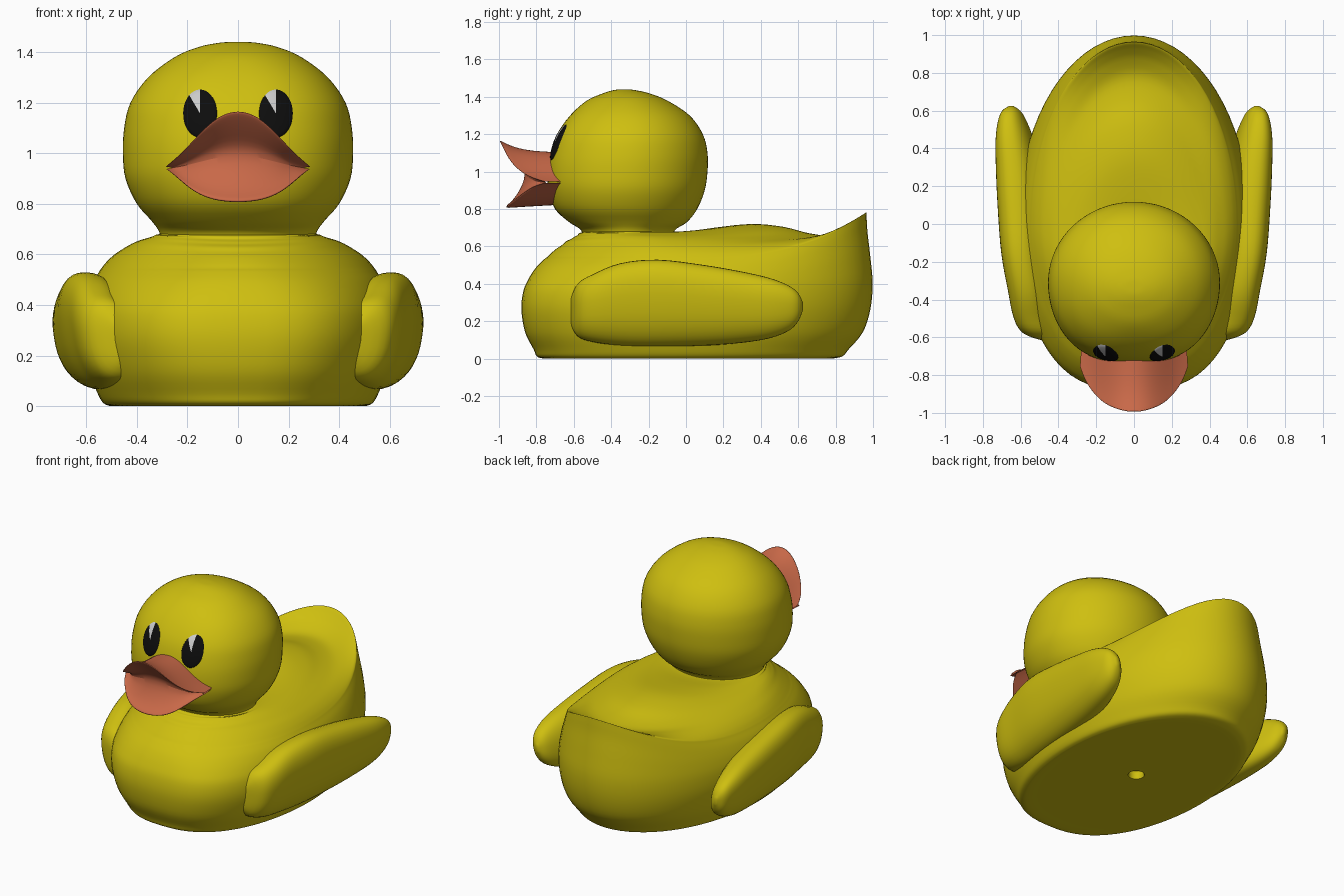
import bpy, bmesh
from math import sin, cos, pi, radians
from mathutils import Vector
from mathutils.bvhtree import BVHTree

if "Cube" in bpy.data.objects:
    bpy.data.objects.remove(bpy.data.objects["Cube"])

SEG = 72


def material(name, rgb):
    m = bpy.data.materials.new(name)
    m.diffuse_color = (*rgb, 1)
    m.use_nodes = True
    m.node_tree.nodes["Principled BSDF"].inputs["Base Color"].default_value = m.diffuse_color
    return m


YELLOW = material("yellow", (0.62, 0.52, 0.005))
ORANGE = material("orange", (0.58, 0.14, 0.065))
BLACK = material("black", (0.004, 0.004, 0.004))
WHITE = material("white", (0.65, 0.65, 0.65))


def make(name, verts, faces, mats, angle=60):
    me = bpy.data.meshes.new(name)
    me.from_pydata([tuple(v) for v in verts], [], faces)
    for m in mats:
        me.materials.append(m)
    bm = bmesh.new()
    bm.from_mesh(me)
    bmesh.ops.recalc_face_normals(bm, faces=bm.faces)
    bm.to_mesh(me)
    bm.free()
    ob = bpy.data.objects.new(name, me)
    bpy.context.collection.objects.link(ob)
    bpy.ops.object.select_all(action='DESELECT')
    ob.select_set(True)
    bpy.context.view_layer.objects.active = ob
    bpy.ops.object.shade_smooth_by_angle(angle=radians(angle))
    return ob


def spline(a, b, c, d, t):
    return 0.5 * (2 * b + (c - a) * t + (2 * a - 5 * b + 4 * c - d) * t * t
                  + (3 * b - a - 3 * c + d) * t ** 3)


def loft(rings, sub=4):
    """Smoothly skin a stack of rings and cap both ends."""
    n, out = len(rings), []
    for i in range(n - 1):
        a, b, c, d = (rings[max(0, min(n - 1, i + k))] for k in (-1, 0, 1, 2))
        for s in range(sub):
            out.append([spline(*p, s / sub) for p in zip(a, b, c, d)])
    out.append(rings[-1])
    k = len(rings[0])
    verts = [p for r in out for p in r]
    faces = [(r * k + j, r * k + (j + 1) % k, (r + 1) * k + (j + 1) % k, (r + 1) * k + j)
             for r in range(len(out) - 1) for j in range(k)]
    faces += [tuple(range(k)), tuple(range(len(verts) - k, len(verts)))]
    return verts, faces


def egg_ring(xs, zs, yc, yf, zf, yb, zb, full=1):
    """Ring with its own side, front and back radius and height; full < 1 fills the front."""
    pts = []
    for j in range(SEG):
        c, s = cos(2 * pi * j / SEG), sin(2 * pi * j / SEG)
        ye, ze = (yb, zb) if s > 0 else (yf, zf)
        cx = abs(c) ** (full if s < 0 else 1) * (1 if c > 0 else -1)
        pts.append(Vector((xs * cx, yc + (ye - yc) * abs(s), zs + (ze - zs) * abs(s) ** 2.7)))
    return pts


# body: base with plug hole, bulging sides, tail crest, back, neck seat
body = [(x, z, .02, .02 - x, z, .02 + x, z, 1) for x, z in
        ((.01, .05), (.045, .05), (.046, .02), (.048, .004), (.052, 0), (.08, 0))]
body += [(.53 * f, 0, 0, -.79 * f, 0, .82 * f, 0, .8) for f in (.3, .5, .7, .85, .93)]
body += [
    (.515, .003, 0, -.775, .003, .80, .003, .8), (.535, .015, 0, -.80, .015, .84, .015, .8),
    (.555, .05, 0, -.815, .05, .87, .05, .78), (.59, .14, 0, -.86, .14, .945, .14, .74),
    (.615, .26, 0, -.88, .26, .985, .26, .7), (.615, .36, 0, -.87, .36, .998, .40, .7),
    (.60, .43, 0, -.84, .43, .985, .55, .75), (.575, .49, 0, -.80, .49, .97, .68, .82),
    (.55, .53, 0, -.76, .53, .965, .765, .88), (.54, .545, 0, -.74, .545, .96, .78, .9),
    (.52, .57, -.01, -.72, .565, .925, .745, .95), (.49, .598, -.04, -.69, .59, .87, .70),
    (.45, .625, -.08, -.66, .61, .78, .66), (.42, .642, -.12, -.64, .628, .66, .67),
    (.39, .655, -.17, -.615, .64, .52, .705), (.36, .664, -.22, -.60, .65, .35, .72),
    (.335, .672, -.26, -.58, .66, .15, .70), (.31, .68, -.31, -.56, .675, -.06, .67),
    (.20, .69, -.31, -.45, .69, -.17, .69)]
make("body", *loft([egg_ring(*r) for r in body]), [YELLOW])

# head: height, half width, front, back
head = [(.62, .30, -.55, -.07), (.685, .31, -.56, -.06), (.73, .34, -.625, .005),
        (.80, .40, -.70, .06), (.90, .445, -.735, .10), (1.0, .455, -.74, .115),
        (1.1, .45, -.725, .115), (1.2, .425, -.69, .09), (1.3, .355, -.62, .02),
        (1.38, .25, -.53, -.10), (1.42, .155, -.44, -.20), (1.437, .07, -.38, -.28),
        (1.44, .01, -.34, -.32)]
hv, hf = loft([egg_ring(x, z, (f + b) / 2, f, z, b, z, .8 if .7 < z < 1.35 else .95)
               for z, x, f, b in head])
make("head", hv, hf, [YELLOW])
skull = BVHTree.FromPolygons(hv, hf)

# wings: y, centre x, centre z, half thickness, half height
wing = [(-.62, .46, .25, .01, .06), (-.58, .49, .26, .09, .14), (-.5, .52, .27, .11, .18),
        (-.35, .54, .29, .12, .22), (-.15, .57, .297, .125, .232), (.1, .59, .285, .125, .215),
        (.3, .61, .275, .115, .19), (.45, .632, .27, .095, .16), (.55, .645, .27, .07, .12),
        (.60, .65, .275, .045, .075), (.625, .65, .28, .01, .02)]


def wing_ring(side, y, xc, zc, hx, hz):
    pts = []
    for j in range(40):
        c, s = cos(2 * pi * j / 40), sin(2 * pi * j / 40)
        px = hx * abs(c) ** .85 * (1 if c > 0 else -1)
        pz = hz * abs(s) ** .85 * (1 if s > 0 else -1)
        pts.append(Vector((side * (xc + px + .16 * pz), y, zc + pz)))
    return pts


for side, label in ((1, "left"), (-1, "right")):
    make(label + "_wing", *loft([wing_ring(side, *w) for w in wing]), [YELLOW])

# bill: upper and lower lip curves, joined by a mouth fold and run back into the head
upper = [(0, -1.003, 1.18), (.08, -.99, 1.155), (.16, -.955, 1.075), (.215, -.90, 1.01),
         (.262, -.83, .968), (.285, -.76, .948)]
lower = [(0, -.97, .80), (.1, -.955, .81), (.17, -.92, .842), (.22, -.87, .883),
         (.26, -.82, .92), (.285, -.76, .938)]


def bill_column(i):
    sx = -1 if i < 0 else 1
    (ux, uy, uz), (lx, ly, lz) = upper[abs(i)], lower[abs(i)]

    def p(x, y, to, t, z, f):
        return Vector((sx * x, y + (to - y) * t, .94 + (z - .94) * f))
    return [p(ux * .95, uy, -.6, 1, uz, .70), p(ux * .99, uy, -.6, .4, uz, .72),
            p(ux, uy, -.6, .12, uz, .87), p(ux, uy, -.6, 0, uz, 1),
            p(ux * .99, uy, -.6, .01, uz, .93), p(ux * .96, uy, -.72, .3, uz, .56),
            p(ux * .9, uy, -.74, .62, uz, .26), p(lx * .96, ly, -.74, .25, lz, .6),
            p(lx * .99, ly, -.6, .01, lz, .88), p(lx, ly, -.6, 0, lz, 1),
            p(lx, ly, -.6, .15, lz, .95), p(lx * .95, ly, -.6, 1, lz, .83)]


cols = [bill_column(i) for i in range(-5, 6)]
k = len(cols[0])
bill = make("bill", [p for c in cols for p in c],
            [(c * k + r, c * k + r + 1, (c + 1) * k + r + 1, (c + 1) * k + r)
             for c in range(10) for r in range(k - 1)], [ORANGE], 80)
bill.modifiers.new("smooth", 'SUBSURF').levels = 2
bill.modifiers["smooth"].render_levels = 2

# eyes: thin domes laid on the head, with a pale highlight wedge
for cx, label in ((.15, "left"), (-.15, "right")):
    verts = []
    for r in (.02, .3, .6, .85, .97, 1.03):
        for j in range(36):
            x = cx + .067 * r * cos(j * pi / 18)
            z = 1.157 + .095 * r * sin(j * pi / 18)
            hit = skull.ray_cast(Vector((x, -3, z)), Vector((0, 1, 0)))[0]
            verts.append(Vector((x, hit.y - .005 * max(0, 1 - r ** 4) + (.004 if r > 1 else -.003), z)))
    faces = [(r * 36 + j, r * 36 + (j + 1) % 36, r * 36 + 36 + (j + 1) % 36, r * 36 + 36 + j)
             for r in range(5) for j in range(36)] + [tuple(range(36))]
    eye = make(label + "_eye", verts, faces, [BLACK, WHITE])
    for poly in eye.data.polygons[:180]:
        if 9 <= poly.index % 36 < 13:
            poly.material_index = 1
